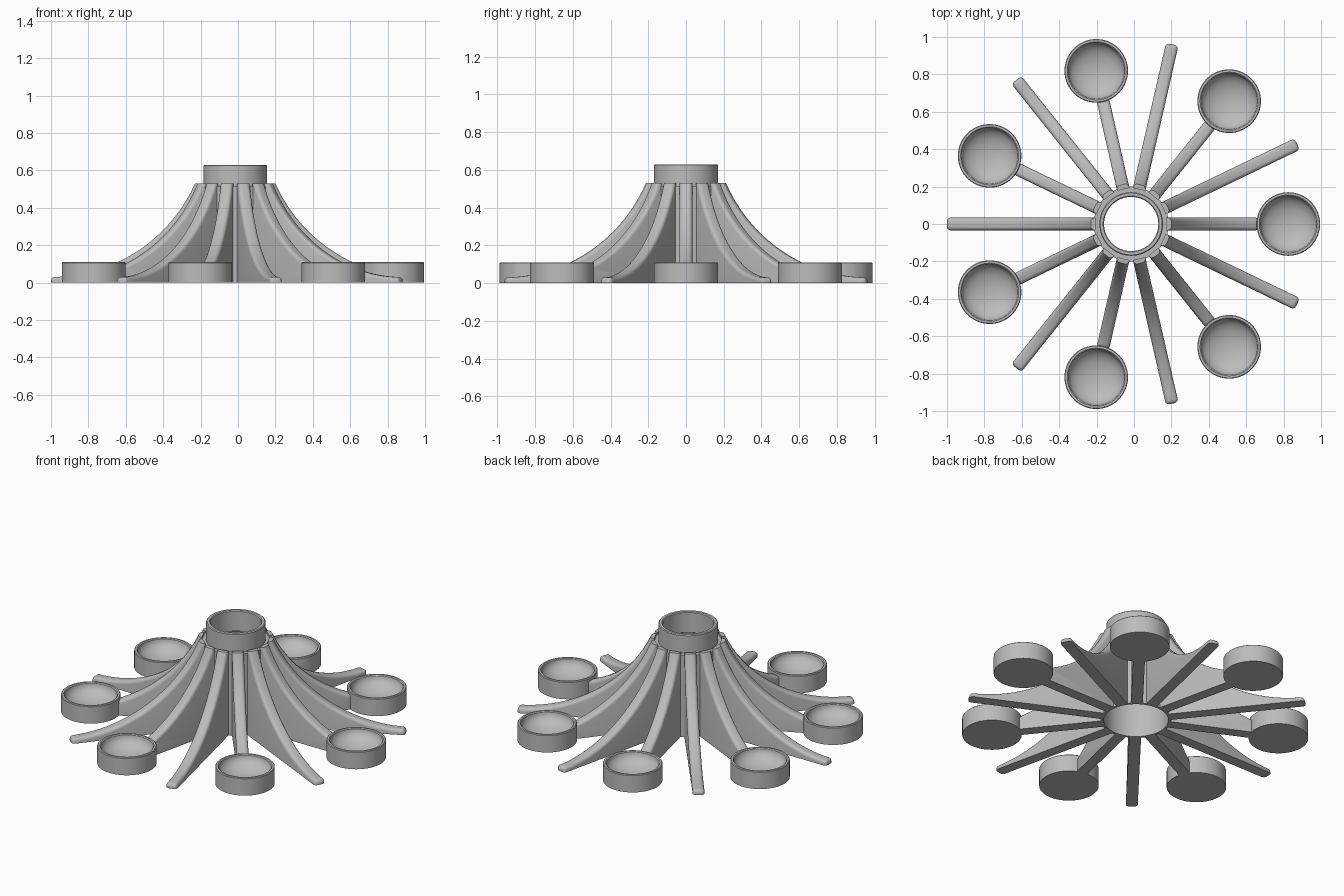
import bpy, bmesh, math
from mathutils import Matrix

cube = bpy.data.objects.get("Cube")
if cube:
    bpy.data.objects.remove(cube, do_unlink=True)

ARMS = 7
CENTRE_X = -0.015
STEP = math.tau / ARMS

grey = bpy.data.materials.new("plain grey")
grey.use_nodes = True
colour = (0.5, 0.5, 0.5, 1)
grey.diffuse_color = colour
grey.node_tree.nodes["Principled BSDF"].inputs["Base Color"].default_value = colour


def finish(bm, name, angle=0.0, distance=0.0):
    """Place a part at an angle around the hub and shade it."""
    bmesh.ops.recalc_face_normals(bm, faces=bm.faces)
    mesh = bpy.data.meshes.new(name)
    bm.to_mesh(mesh)
    bm.free()
    mesh.materials.append(grey)
    obj = bpy.data.objects.new(name, mesh)
    bpy.context.collection.objects.link(obj)
    obj.matrix_world = (Matrix.Translation((CENTRE_X, 0, 0))
                        @ Matrix.Rotation(angle, 4, 'Z')
                        @ Matrix.Translation((distance, 0, 0)))
    bpy.ops.object.select_all(action='DESELECT')
    obj.select_set(True)
    bpy.context.view_layer.objects.active = obj
    bpy.ops.object.shade_smooth_by_angle(angle=math.radians(35))
    return obj


def lathe(profile, steps=64, closed=False):
    """Spin an (r, z) profile around the z axis."""
    bm = bmesh.new()
    verts = [bm.verts.new((r, 0, z)) for r, z in profile]
    pairs = list(zip(verts, verts[1:]))
    if closed:
        pairs.append((verts[-1], verts[0]))
    edges = [bm.edges.new(p) for p in pairs]
    bmesh.ops.spin(bm, geom=verts + edges, cent=(0, 0, 0), axis=(0, 0, 1),
                   angle=math.tau, steps=steps)
    bmesh.ops.remove_doubles(bm, verts=bm.verts, dist=0.0005)
    return bm


# Concave upper edge shared by all fins: an arc that ends level at the tip
TIP_R, TIP_Z, ARC = 0.985, 0.03, 0.843


def arc_height(r):
    return TIP_Z + ARC - math.sqrt(ARC ** 2 - (TIP_R - r) ** 2)


def fin(name, angle, end, width=0.068, start=0.215, segments=20):
    bm = bmesh.new()
    curve = [start + (end - start) * (i / segments) ** 1.2 for i in range(segments + 1)]
    outline = [(0.19, 0), (0.19, arc_height(start))]
    outline += [(r, arc_height(r)) for r in curve] + [(end, 0)]
    face = bm.faces.new([bm.verts.new((r, -width / 2, z)) for r, z in outline])
    side = bmesh.ops.extrude_face_region(bm, geom=[face])["geom"]
    moved = [v for v in side if isinstance(v, bmesh.types.BMVert)]
    bmesh.ops.translate(bm, verts=moved, vec=(0, width, 0))

    # Round the upper edges and the tip
    def rounded(e):
        a, b = (v.co for v in e.verts)
        along = abs(a.y - b.y) < 0.001 and min(a.x, b.x) > start - 0.001
        tip = min(a.x, b.x) > end - 0.001 and min(a.z, b.z) > 0.001
        return along or tip
    bmesh.ops.bevel(bm, geom=[e for e in bm.edges if rounded(e)], offset=0.02,
                    segments=4, profile=0.5, affect='EDGES', clamp_overlap=False)
    finish(bm, name, angle)


# Hollow hub with a narrower collar on top
hub = [(0.2, 0), (0.2, 0.515), (0.17, 0.515), (0.17, 0.625), (0.165, 0.63),
       (0.15, 0.63), (0.145, 0.625), (0.145, 0.5), (0.185, 0.48), (0.185, 0)]
finish(lathe(hub, closed=True), "hub_and_collar")

# Round cup with a dished bowl
floor, lip, top = 0.025, 0.15, 0.11
cup = [(0, 0), (0.17, 0), (0.17, top - 0.004), (0.166, top), (0.155, top)]
for i in range(11):
    t = math.pi / 2 * i / 10
    cup.append((lip * math.cos(t), top - 0.005 - (top - 0.005 - floor) * math.sin(t)))

for i in range(ARMS):
    finish(lathe(cup), f"cup_{i + 1}", STEP * i, 0.84)
    fin(f"cup_fin_{i + 1}", STEP * i, 0.685)
    fin(f"long_fin_{i + 1}", STEP * (i + 0.5), TIP_R)
